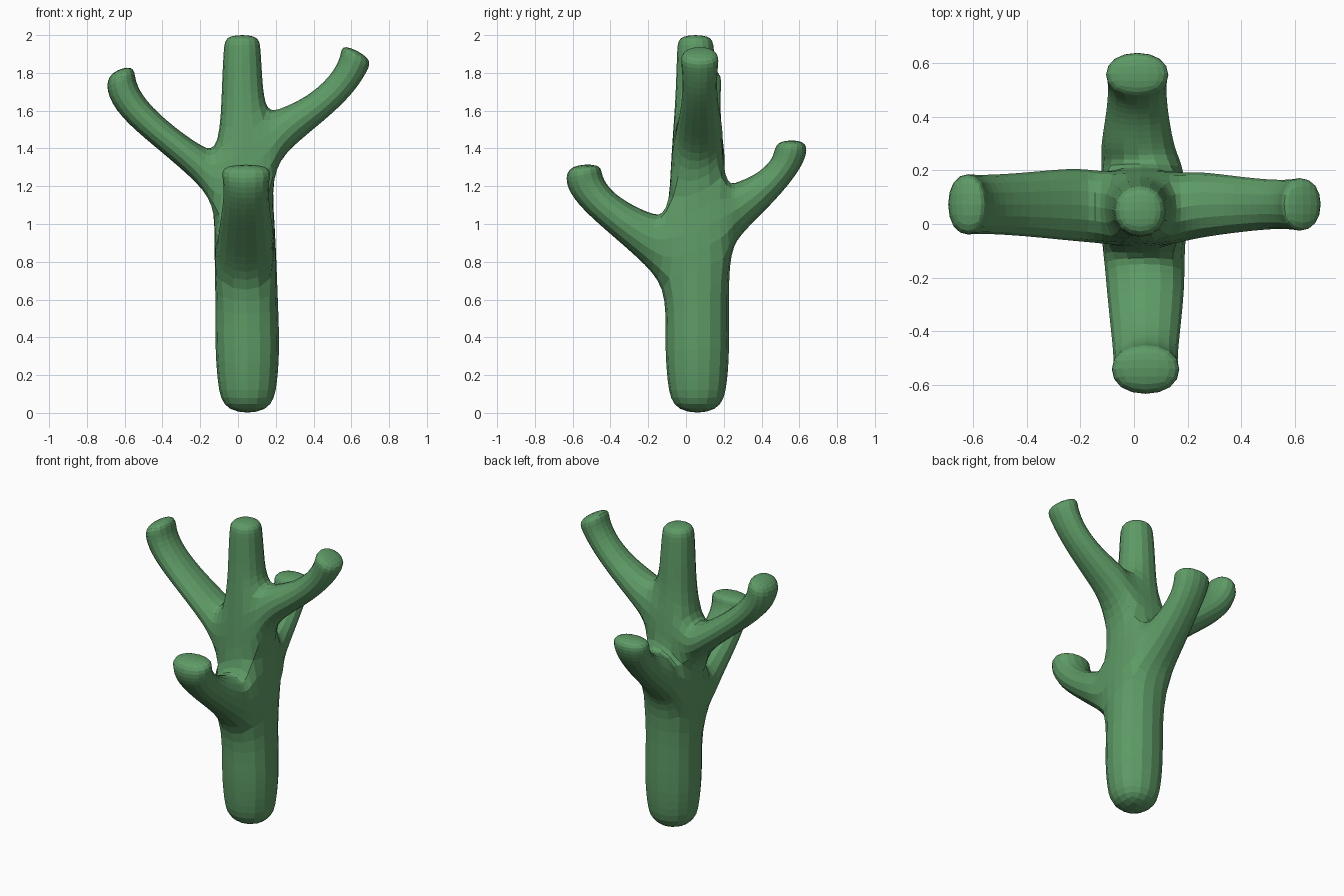
import bpy
import bmesh
from mathutils import Vector

cube = bpy.data.objects.get("Cube")
if cube:
    bpy.data.objects.remove(cube, do_unlink=True)

GREEN = (0.112, 0.328, 0.133, 1.0)
SWELL = 1.09  # makes up for the shrinking of the subdivided cage

# Trunk rings: height, slope along x, slope along y, centre x, centre y, half width
TRUNK = [
    (-0.012, 0, 0, 0.05, 0.06, 0.138),
    (0.16, 0, 0, 0.05, 0.06, 0.174),
    (0.38, 0, 0, 0.05, 0.06, 0.188),
    (0.74, 0, 0.45, 0.043, 0.06, 0.174),
    (1.14, 0.45, 0.5, 0.028, 0.06, 0.148),
    (1.5, 0.8, 0, 0.025, 0.055, 0.131),
    (1.75, 0, 0, 0.022, 0.055, 0.116),
    (1.94, 0, 0, 0.022, 0.05, 0.106),
    (2.005, 0, 0, 0.022, 0.05, 0.094),
]

# Arm sections: upper reach and height, lower reach and height, half width
FRONT_ARM = [
    (0.16, 1.04, 0.25, 0.82, 0.148),
    (0.33, 1.12, 0.44, 0.98, 0.13),
    (0.42, 1.20, 0.58, 1.11, 0.117),
    (0.45, 1.27, 0.645, 1.22, 0.123),
    (0.45, 1.32, 0.62, 1.32, 0.135),
]
BACK_ARM = [
    (0.27, 1.22, 0.27, 0.93, 0.14),
    (0.37, 1.26, 0.44, 1.09, 0.115),
    (0.45, 1.33, 0.58, 1.25, 0.105),
    (0.47, 1.39, 0.645, 1.37, 0.117),
    (0.485, 1.445, 0.635, 1.45, 0.118),
]
RIGHT_ARM = [
    (0.18, 1.40, 0.20, 1.21, 0.14),
    (0.35, 1.52, 0.44, 1.41, 0.118),
    (0.49, 1.65, 0.63, 1.57, 0.108),
    (0.55, 1.76, 0.705, 1.71, 0.112),
    (0.545, 1.85, 0.68, 1.81, 0.116),
]
LEFT_ARM = [
    (0.23, 1.61, 0.23, 1.37, 0.125),
    (0.37, 1.675, 0.45, 1.54, 0.1),
    (0.49, 1.78, 0.61, 1.69, 0.088),
    (0.55, 1.89, 0.685, 1.81, 0.097),
    (0.545, 1.965, 0.715, 1.88, 0.104),
]

# (trunk band, trunk side) -> sections, outward direction, sideways offset
ARMS = {
    (3, 0): (FRONT_ARM, Vector((0, -1, 0)), Vector((0.043, 0, 0))),
    (3, 2): (BACK_ARM, Vector((0, 1, 0)), Vector((0.012, 0, 0))),
    (4, 1): (LEFT_ARM, Vector((1, 0, 0)), Vector((0, 0.073, 0))),
    (4, 3): (RIGHT_ARM, Vector((-1, 0, 0)), Vector((0, 0.073, 0))),
}


def bridge(bm, a, b, side):
    """Quad between two four-sided rings on one side."""
    n = (side + 1) % 4
    return bm.faces.new((a[side], a[n], b[n], b[side]))


def trunk_ring(bm, z, slope_x, slope_y, cx, cy, half):
    ring = []
    for sx, sy in ((-1, -1), (1, -1), (1, 1), (-1, 1)):
        dx, dy = sx * half, sy * half
        ring.append(bm.verts.new((cx + dx, cy + dy, z + slope_x * dx + slope_y * dy)))
    return ring


def grow_arm(bm, base, sections, out, offset):
    """Loft an upturned arm from an open quad of the trunk."""
    across = Vector((-out.y, out.x, 0))
    previous = base
    for ur, uz, lr, lz, width in sections:
        upper = offset + out * ur + Vector((0, 0, uz))
        lower = offset + out * lr + Vector((0, 0, lz))
        middle = (upper + lower) / 2
        upper = middle + (upper - middle) * SWELL
        lower = middle + (lower - middle) * SWELL
        side = across * width * SWELL
        ring = [bm.verts.new(p) for p in
                (lower - side, lower + side, upper + side, upper - side)]
        for k in range(4):
            bridge(bm, previous, ring, k)
        previous = ring
    bm.faces.new(previous)


# Branching cage: trunk with four arms growing from its sides
bm = bmesh.new()
rings = [trunk_ring(bm, *spec) for spec in TRUNK]
for band, (low, high) in enumerate(zip(rings, rings[1:])):
    for side in range(4):
        if (band, side) in ARMS:
            n = (side + 1) % 4
            grow_arm(bm, [low[side], low[n], high[n], high[side]], *ARMS[band, side])
        else:
            bridge(bm, low, high, side)
bm.faces.new(rings[0])
bm.faces.new(rings[-1])
bmesh.ops.recalc_face_normals(bm, faces=bm.faces)

mesh = bpy.data.meshes.new("branching_cactus")
bm.to_mesh(mesh)
bm.free()
cactus = bpy.data.objects.new("branching_cactus", mesh)
bpy.context.collection.objects.link(cactus)

# Rounded skin
skin = cactus.modifiers.new("rounded_skin", "SUBSURF")
skin.levels = skin.render_levels = 2

# Plant colour
green = bpy.data.materials.new("cactus_green")
green.use_nodes = True
green.diffuse_color = GREEN
green.node_tree.nodes["Principled BSDF"].inputs["Base Color"].default_value = GREEN
cactus.data.materials.append(green)
